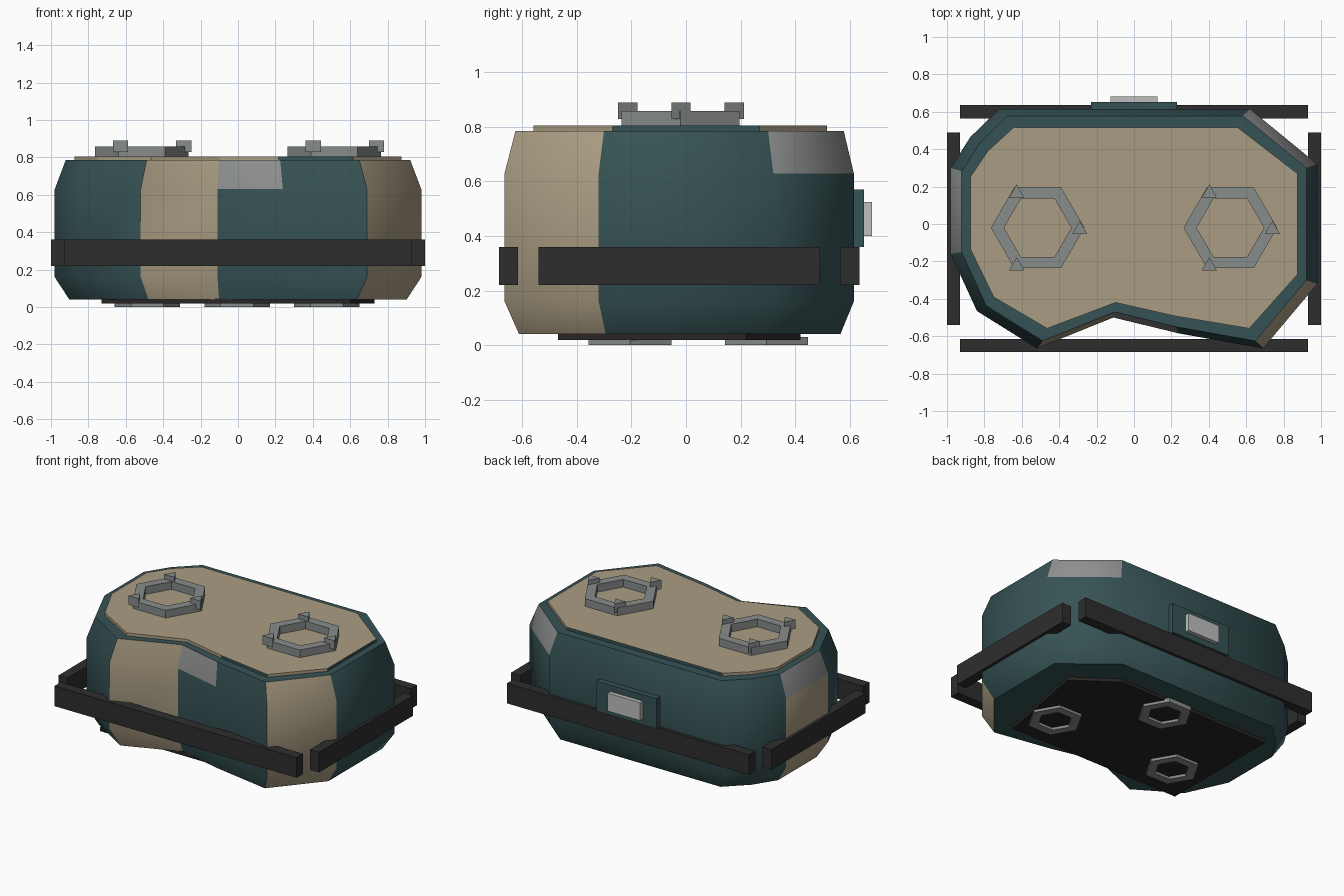
import bpy, bmesh, math

cube = bpy.data.objects.get("Cube")
if cube:
    bpy.data.objects.remove(cube, do_unlink=True)


def material(name, color):
    mat = bpy.data.materials.new(name)
    mat.use_nodes = True
    rgba = (*color, 1)
    mat.diffuse_color = rgba
    mat.node_tree.nodes["Principled BSDF"].inputs["Base Color"].default_value = rgba
    return mat


TEAL = material("dark teal", (0.037, 0.085, 0.09))
TAN = material("tan", (0.40, 0.335, 0.225))
PATCH = material("patch grey", (0.28, 0.29, 0.285))
BLACK = material("bar black", (0.027, 0.027, 0.027))
STEEL = material("steel grey", (0.245, 0.265, 0.26))
SILVER = material("silver", (0.52, 0.52, 0.52))
UNDER = material("underside black", (0.022, 0.018, 0.018))


def loft(name, rings, mats, rule=None):
    """Skin a stack of equal rings and cap both ends; rule(level, segment) picks the material."""
    bm = bmesh.new()
    loops = [[bm.verts.new(p) for p in ring] for ring in rings]
    n = len(loops[0])
    bm.faces.new(loops[0][::-1])
    top = bm.faces.new(loops[-1])
    if rule:
        top.material_index = rule("top", 0)
    for level in range(len(loops) - 1):
        a, b = loops[level], loops[level + 1]
        for i in range(n):
            j = (i + 1) % n
            face = bm.faces.new((a[i], a[j], b[j], b[i]))
            if rule:
                face.material_index = rule(level, i)
    return finish(name, bm, mats)


def finish(name, bm, mats):
    bmesh.ops.recalc_face_normals(bm, faces=bm.faces)
    mesh = bpy.data.meshes.new(name)
    bm.to_mesh(mesh)
    bm.free()
    for mat in mats:
        mesh.materials.append(mat)
    obj = bpy.data.objects.new(name, mesh)
    bpy.context.collection.objects.link(obj)
    return obj


def layer(points, z, sx=1, sy=1):
    return [(x * sx, y * sy, z) for x, y in points]


def box(name, x, y, z, mat):
    corners = [(x[0], y[0]), (x[1], y[0]), (x[1], y[1]), (x[0], y[1])]
    return loft(name, [layer(corners, z[0]), layer(corners, z[1])], [mat])


def polygon(cx, cy, radius, sides, start=0):
    angles = [start + math.tau * i / sides for i in range(sides)]
    return [(cx + radius * math.cos(a), cy + radius * math.sin(a)) for a in angles]


def hex_ring(name, cx, cy, outer, inner, z0, z1, mat):
    bm = bmesh.new()
    profile = ((outer, z0), (outer, z1), (inner, z1), (inner, z0))
    loops = [[bm.verts.new((x, y, z)) for x, y in polygon(cx, cy, r, 6)] for r, z in profile]
    for k in range(4):
        a, b = loops[k], loops[(k + 1) % 4]
        for i in range(6):
            j = (i + 1) % 6
            bm.faces.new((a[i], a[j], b[j], b[i]))
    return finish(name, bm, [mat])


# Body: kidney-like outline with tapered top and bottom
outline = [(-0.52, -0.665), (-0.11, -0.5), (0.24, -0.585), (0.69, -0.665),
           (0.98, -0.32), (0.98, 0.32), (0.62, 0.615), (-0.72, 0.615),
           (-0.875, 0.465), (-0.98, 0.3), (-0.98, -0.16), (-0.84, -0.465)]


def body_rule(level, segment):
    if level == 2 and segment in (1, 5, 9):
        return 2
    return 1 if level != "top" and segment in (0, 3, 9) else 0


body = loft("body", [layer(outline, 0.04, 0.92, 0.92), layer(outline, 0.16),
                     layer(outline, 0.63), layer(outline, 0.785, 0.94, 0.94)],
            [TEAL, TAN, PATCH], body_rule)
bpy.ops.object.select_all(action='DESELECT')
bpy.context.view_layer.objects.active = body
body.select_set(True)
bpy.ops.object.shade_smooth_by_angle(angle=math.radians(52))
body.select_set(False)

# Lid with some teal edges
loft("lid", [layer(outline, z, 0.893, 0.84) for z in (0.78, 0.805)], [TAN, TEAL],
     lambda level, segment: int(level != "top" and segment in (2, 4, 6)))

# Bumper bars around the body
for name, y in (("front_bar", (-0.685, -0.615)), ("back_bar", (0.565, 0.635))):
    box(name, (-0.93, 0.93), y, (0.22, 0.36), BLACK)
for name, x in (("left_bar", (0.93, 1.0)), ("right_bar", (-1.0, -0.93))):
    box(name, x, (-0.54, 0.49), (0.22, 0.36), BLACK)

# Back latch
box("latch_base", (-0.23, 0.23), (0.58, 0.653), (0.36, 0.57), TEAL)
box("latch_plate", (-0.125, 0.125), (0.64, 0.682), (0.40, 0.525), SILVER)

# Hexagonal rings on the lid, each with three triangular lugs
for side, cx in (("right", -0.515), ("left", 0.515)):
    hex_ring(side + "_top_ring", cx, -0.02, 0.25, 0.18, 0.8, 0.858, STEEL)
    for k, (x, y) in enumerate(polygon(cx, -0.02, 0.225, 3)):
        lug = polygon(x, y - 0.01, 0.047, 3, math.pi / 2)
        loft(f"{side}_ring_lug_{k + 1}", [layer(lug, 0.828), layer(lug, 0.89)], [STEEL])

# Underside plate and three hexagonal feet
plate = [(-0.73, -0.47), (0.6, -0.47), (0.73, 0.22), (0.45, 0.42), (-0.73, 0.41)]
loft("base_plate", [layer(plate, 0.018), layer(plate, 0.045)], [UNDER])
for name, x, y in (("right_foot", -0.485, -0.205), ("left_foot", 0.475, -0.205),
                   ("back_foot", -0.005, 0.295)):
    hex_ring(name, x, y, 0.175, 0.112, 0, 0.03, STEEL)
